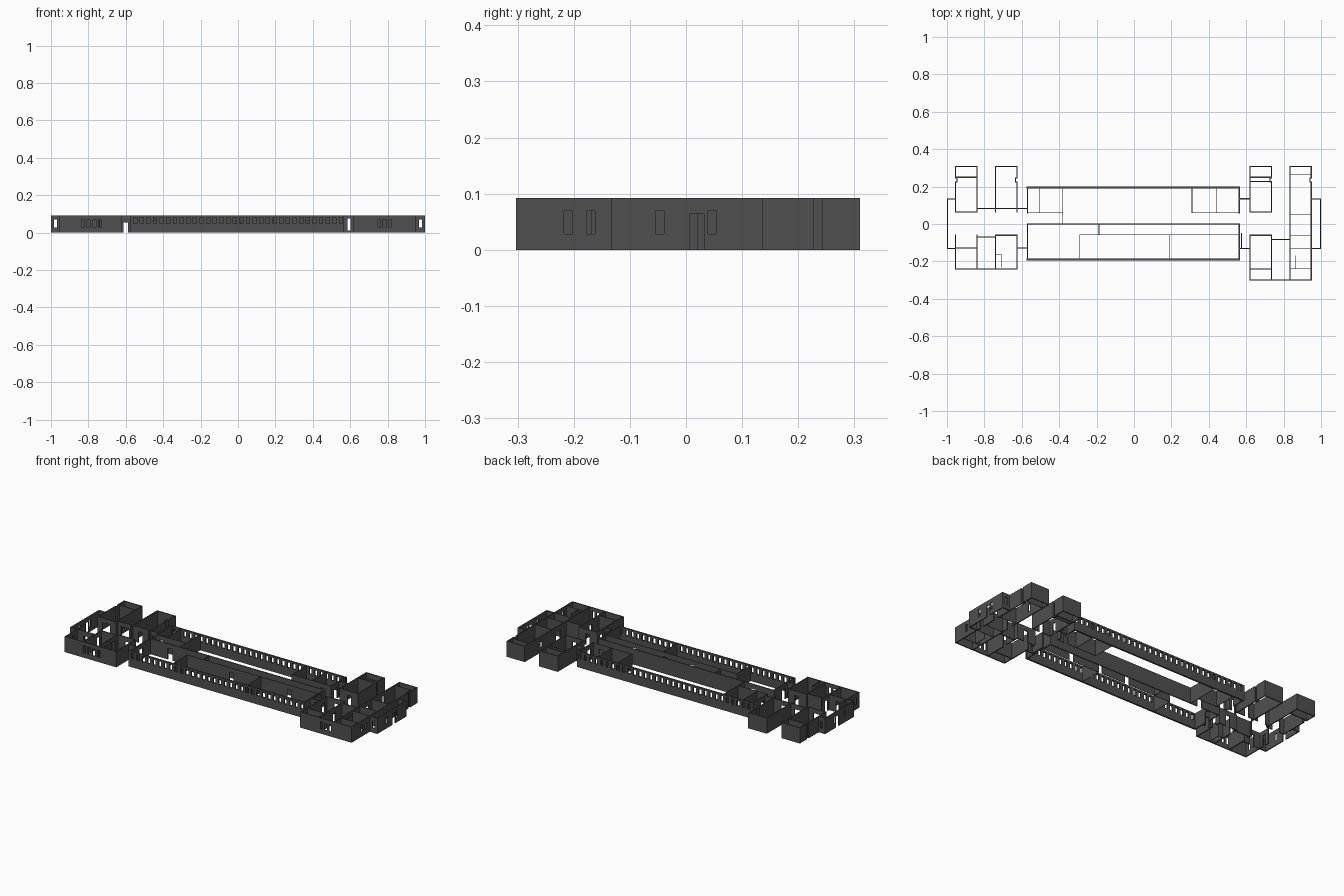
import bpy, bmesh

H = 0.092


def door(p, w=0.025):
    return (p, w, 0.0, 0.065)


def win(p, w=0.015):
    return (p, w, 0.028, 0.07)


def walls(name, specs, t=0.006):
    """Axis-aligned walls (x1, y1, x2, y2, openings); openings sit at absolute positions."""
    bm = bmesh.new()
    for x1, y1, x2, y2, *rest in specs:
        ops = rest[0] if rest else []
        along_x = abs(x2 - x1) > abs(y2 - y1)
        a, b = sorted((x1, x2) if along_x else (y1, y2))
        a, b = a - t / 2, b + t / 2
        us, zs = {a, b}, {0.0, H}
        for p, w, z0, z1 in ops:
            us |= {p - w / 2, p + w / 2}
            zs |= {z0, z1}
        us, zs = sorted(us), sorted(zs)
        cache = {}

        def vert(u, z):
            if (u, z) not in cache:
                cache[u, z] = bm.verts.new((u, y1, z) if along_x else (x1, u, z))
            return cache[u, z]

        for u0, u1 in zip(us, us[1:]):
            for z0, z1 in zip(zs, zs[1:]):
                um, zm = (u0 + u1) / 2, (z0 + z1) / 2
                if any(abs(um - p) < w / 2 and c < zm < d for p, w, c, d in ops):
                    continue
                bm.faces.new([vert(u0, z0), vert(u1, z0), vert(u1, z1), vert(u0, z1)])
    me = bpy.data.meshes.new(name)
    bm.to_mesh(me)
    bm.free()
    ob = bpy.data.objects.new(name, me)
    bpy.context.collection.objects.link(ob)
    m = ob.modifiers.new("thickness", 'SOLIDIFY')
    m.thickness, m.offset = t, 0
    # dark grey walls
    me.materials.append(mat)


mat = bpy.data.materials.new("dark_grey")
mat.diffuse_color = (0.08, 0.08, 0.08, 1)


def notch(x, y, inward, bottom, top):
    """Side wall with a small recess at y."""
    xi = x + inward * 0.008
    return [(x, bottom, x, y - 0.01), (x, y - 0.01, xi, y - 0.01),
            (xi, y - 0.01, xi, y + 0.01), (xi, y + 0.01, x, y + 0.01), (x, y + 0.01, x, top)]


# long facades with a row of windows
row = [(-0.55 + i * 0.0355, 0.018, 0.05, 0.082) for i in range(32)]
walls("front_facade", [(-0.57, -0.19, 0.563, -0.19, row)], 0.010)
walls("back_facade", [(-0.57, 0.195, 0.563, 0.195, row)], 0.010)

# hall end walls and spine wall
walls("hall_walls", [
    (-0.57, 0.06, -0.57, 0.195, [door(0.105, 0.03)]),
    (-0.57, -0.19, -0.57, 0.0, [door(-0.09, 0.03)]),
    (0.563, 0.06, 0.563, 0.195, [door(0.1, 0.03)]),
    (0.563, -0.19, 0.563, 0.0, [door(-0.09, 0.03)]),
    (-0.57, 0.0, 0.563, 0.0, [door(-0.44, 0.03)]),
])
# thin hall partitions
gaps = [door(p) for p in (0.0, 0.18, 0.375)]
walls("hall_partitions", [
    (-0.57, 0.06, -0.38, 0.06, [door(-0.54)]), (-0.505, 0.06, -0.505, 0.195),
    (-0.38, 0.0, -0.38, 0.195), (0.31, 0.06, 0.31, 0.195), (0.44, 0.06, 0.44, 0.195),
    (0.31, 0.06, 0.563, 0.06, [door(0.51)]),
    (-0.29, -0.058, 0.563, -0.058, gaps), (-0.29, -0.19, -0.29, -0.058),
    (-0.187, -0.058, -0.187, 0.0), (0.19, -0.19, 0.19, -0.058),
], 0.003)

# connecting passages between hall and end pavilions
walls("passages", [
    (-0.625, 0.082, -0.57, 0.082, [door(-0.6, 0.025)]),
    (-0.625, -0.128, -0.57, -0.128, [(-0.6, 0.025, 0, 0.055)]),
    (0.563, 0.135, 0.62, 0.135, [(0.594, 0.016, 0.01, 0.075)]),
    (0.563, -0.13, 0.62, -0.13, [(0.594, 0.016, 0.01, 0.075)]),
    (0.574, -0.13, 0.574, -0.05),
])

# left pavilions
left = [
    (-0.955, 0.307, -0.84, 0.307), (-0.955, 0.25, -0.84, 0.25), (-0.84, 0.065, -0.84, 0.307),
    (-0.955, 0.065, -0.84, 0.065, [door(-0.9, 0.05)]),
    (-0.74, 0.307, -0.625, 0.307), (-0.74, 0.065, -0.74, 0.307),
    (-0.84, 0.082, -0.625, 0.082, [door(-0.79, 0.05), door(-0.69)]),
    (-0.955, -0.24, -0.955, -0.06, [door(-0.09), win(-0.17), win(-0.21)]),
    (-0.955, -0.128, -0.84, -0.128, [door(-0.9)]),
    (-0.84, -0.24, -0.84, -0.06, [door(-0.1)]),
    (-0.84, -0.07, -0.74, -0.07),
    (-0.74, -0.24, -0.74, -0.06, [door(-0.1)]),
    (-0.74, -0.06, -0.625, -0.06, [door(-0.68)]),
    (-0.625, -0.24, -0.625, -0.06, [door(-0.1)]),
    (-0.955, -0.24, -0.625, -0.24, [win(-0.83 + 0.031 * i, 0.017) for i in range(4)]),
]
left += notch(-0.955, 0.235, 1, 0.065, 0.307) + notch(-0.625, 0.235, -1, 0.065, 0.307)
walls("left_pavilions", left)
walls("left_closet", [(-0.74, -0.165, -0.707, -0.165), (-0.707, -0.23, -0.707, -0.165)], 0.003)

# right pavilions
right = [
    (0.62, 0.307, 0.735, 0.307), (0.62, 0.25, 0.735, 0.25), (0.62, 0.228, 0.735, 0.228),
    (0.62, 0.065, 0.735, 0.065, [door(0.68)]),
    (0.62, 0.065, 0.62, 0.307, [door(0.1)]),
    (0.835, 0.307, 0.948, 0.307), (0.835, -0.3, 0.835, 0.307, [door(0.0, 0.04), win(0.155)]),
    (0.948, -0.3, 0.948, 0.065, [door(0.02), door(-0.09), win(-0.17), win(-0.21)]),
    (0.62, -0.3, 0.62, -0.06, [door(-0.095)]),
    (0.62, -0.06, 0.735, -0.06, [door(0.68)]),
    (0.735, -0.3, 0.735, -0.06, [door(-0.16)]),
    (0.735, -0.083, 0.835, -0.083), (0.62, -0.24, 0.735, -0.24),
    (0.62, -0.3, 0.948, -0.3, [win(0.755 + 0.028 * i) for i in range(3)]),
]
right += notch(0.735, 0.235, -1, 0.065, 0.307) + notch(0.948, 0.235, -1, 0.065, 0.307)
walls("right_pavilions", right)
walls("right_partitions", [(0.835, y, 0.948, y) for y in (0.263, 0.05, -0.06, -0.13, -0.24)]
      + [(0.865, -0.24, 0.865, -0.17)], 0.003)

# projecting end bays, mirrored left and right
for side, s, xi in (("left", -1, 0.955), ("right", 1, 0.948)):
    walls(side + "_end_bay", [
        (s * xi, 0.133, s * 0.997, 0.133, [win(s * 0.975)]),
        (s * xi, -0.131, s * 0.997, -0.131, [win(s * 0.975)]),
        (s * 0.997, -0.131, s * 0.997, 0.133, [door(0.02), win(0.047), win(-0.047)]),
    ])
